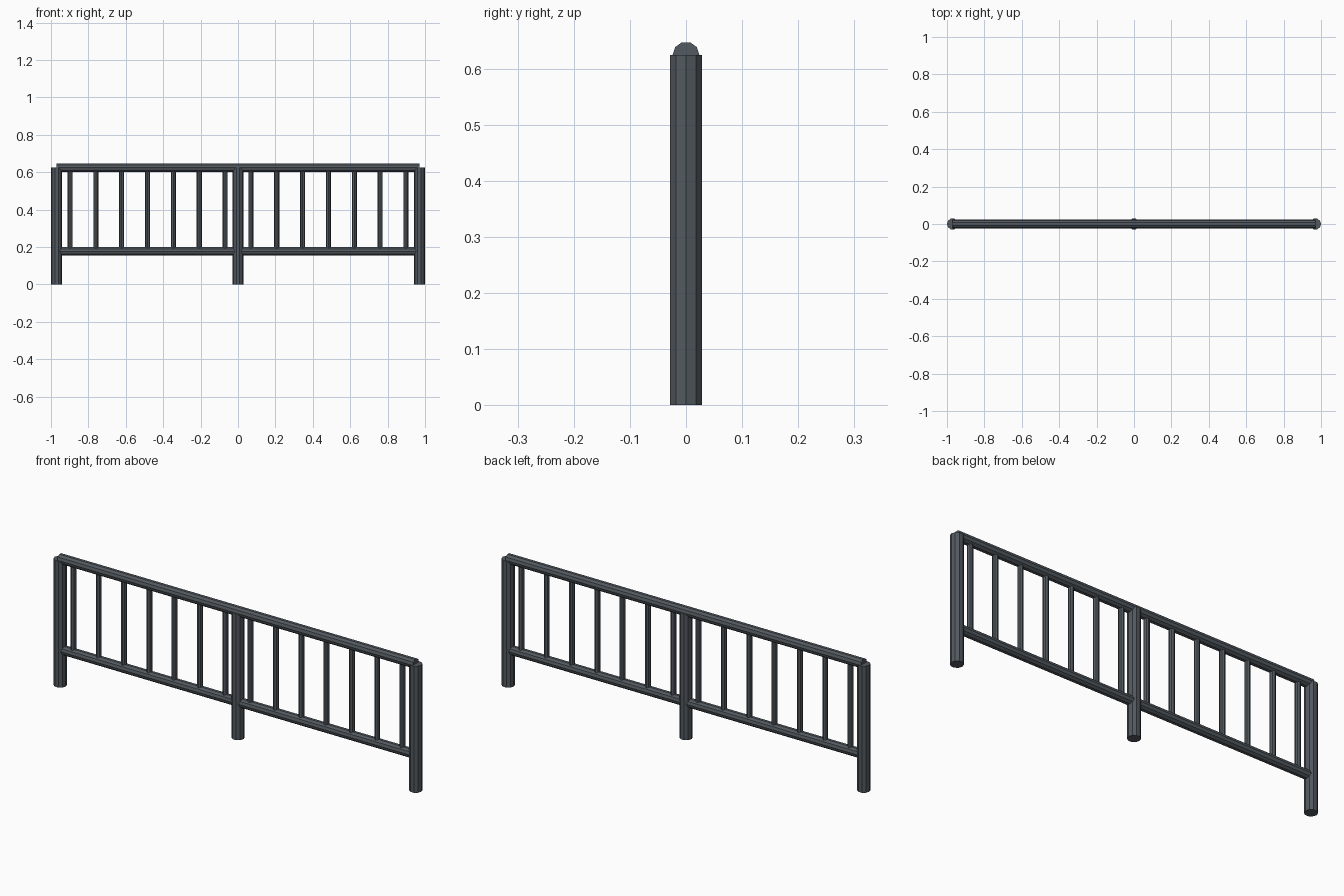
import bpy
from math import pi

if "Cube" in bpy.data.objects:
    bpy.data.objects.remove(bpy.data.objects["Cube"])

metal = bpy.data.materials.new("dark_metal")
metal.diffuse_color = (0.085, 0.1, 0.115, 1)
metal.use_nodes = True
metal.node_tree.nodes["Principled BSDF"].inputs["Base Color"].default_value = metal.diffuse_color


def tube(name, sides, radius, length, location, rotation):
    bpy.ops.mesh.primitive_cylinder_add(
        vertices=sides, radius=radius, depth=length,
        location=location, rotation=rotation)
    ob = bpy.context.object
    ob.name = name
    ob.data.materials.append(metal)
    return ob


POST_H, END_X = 0.624, 0.97
LOW_Z = 0.177

# Three ground posts
for label, x in (("left", -END_X), ("middle", 0), ("right", END_X)):
    tube(f"{label}_post", 10, 0.03, POST_H, (x, 0, POST_H / 2), (0, 0, pi / 2))

# Horizontal rails running between post centres
tube("top_rail", 10, 0.024, 2 * END_X, (0, 0, POST_H), (0, pi / 2, 0))
tube("bottom_rail", 10, 0.023, 2 * END_X, (0, 0, LOW_Z), (0, pi / 2, 0))

# Evenly spaced balusters
COUNT, SPAN = 14, 0.898
for i in range(COUNT):
    x = -SPAN + 2 * SPAN * i / (COUNT - 1)
    tube(f"baluster_{i + 1}", 8, 0.0135, POST_H - LOW_Z,
         (x, 0, (POST_H + LOW_Z) / 2), (0, 0, 0))
